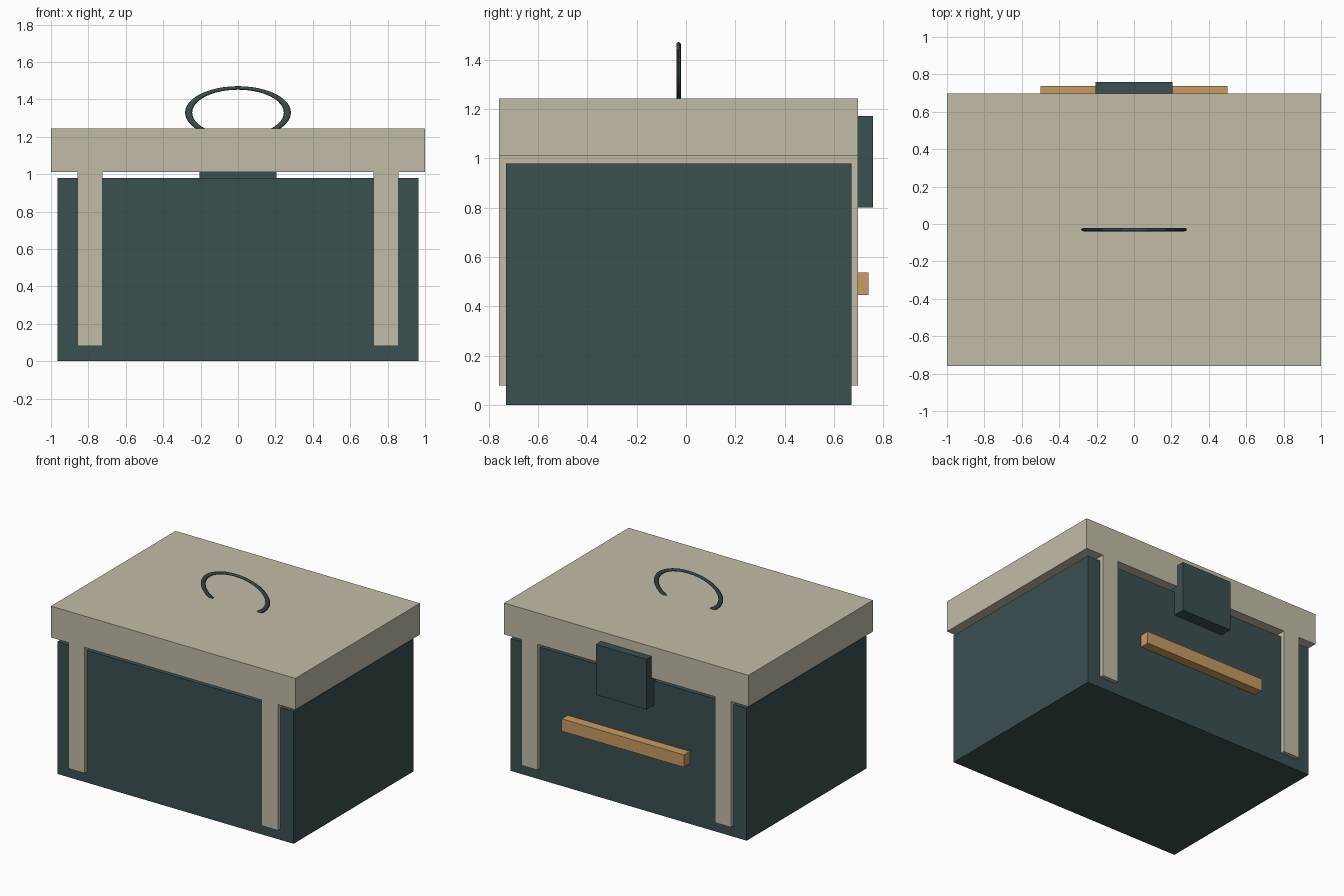
import bpy, math

if "Cube" in bpy.data.objects:
    bpy.data.objects.remove(bpy.data.objects["Cube"])


def material(name, rgb):
    m = bpy.data.materials.new(name)
    m.diffuse_color = (*rgb, 1.0)
    m.use_nodes = True
    m.node_tree.nodes["Principled BSDF"].inputs["Base Color"].default_value = m.diffuse_color
    return m


dark = material("dark_slate", (0.044, 0.080, 0.083))
tan = material("warm_grey", (0.54, 0.50, 0.39))
wood = material("light_wood", (0.58, 0.33, 0.12))


def box(name, x, y, z, mat):
    """Box from (min, max) pairs along each axis."""
    bpy.ops.mesh.primitive_cube_add(size=1, location=[(a + b) / 2 for a, b in (x, y, z)])
    ob = bpy.context.object
    ob.name = name
    ob.scale = [b - a for a, b in (x, y, z)]
    bpy.ops.object.transform_apply(location=False, rotation=False, scale=True)
    ob.data.materials.append(mat)
    return ob


CY = -0.03                      # centre of the chest in depth
LID_Y = (CY - 0.728, CY + 0.728)

# Chest body and overhanging lid, with a thin gap between them
box("body", (-0.966, 0.966), (CY - 0.70, CY + 0.70), (0, 0.979), dark)
box("lid", (-1, 1), LID_Y, (1.011, 1.243), tan)

# Two bands running front to back through the body, flush with the lid
for side, s in (("left", -1), ("right", 1)):
    x = sorted((s * 0.725, s * 0.858))
    box(side + "_band", x, LID_Y, (0.08, 1.011), tan)

# Latch plate and wooden bar on the back
box("latch", (-0.207, 0.207), (0.64, 0.758), (0.80, 1.172), dark)
box("wooden_bar", (-0.5, 0.5), (0.64, 0.739), (0.445, 0.536), wood)

# Flattened ring handle, its lower part sunk into the lid
bpy.ops.mesh.primitive_torus_add(major_radius=0.264, minor_radius=0.019,
                                 major_segments=48, minor_segments=12,
                                 location=(0, CY, 1.329),
                                 rotation=(math.pi / 2, 0, 0))
handle = bpy.context.object
handle.name = "carry_handle"
handle.scale = (1, 0.5, 0.5)
bpy.ops.object.transform_apply(location=False, rotation=True, scale=True)
handle.data.materials.append(dark)
bpy.ops.object.shade_smooth_by_angle()
